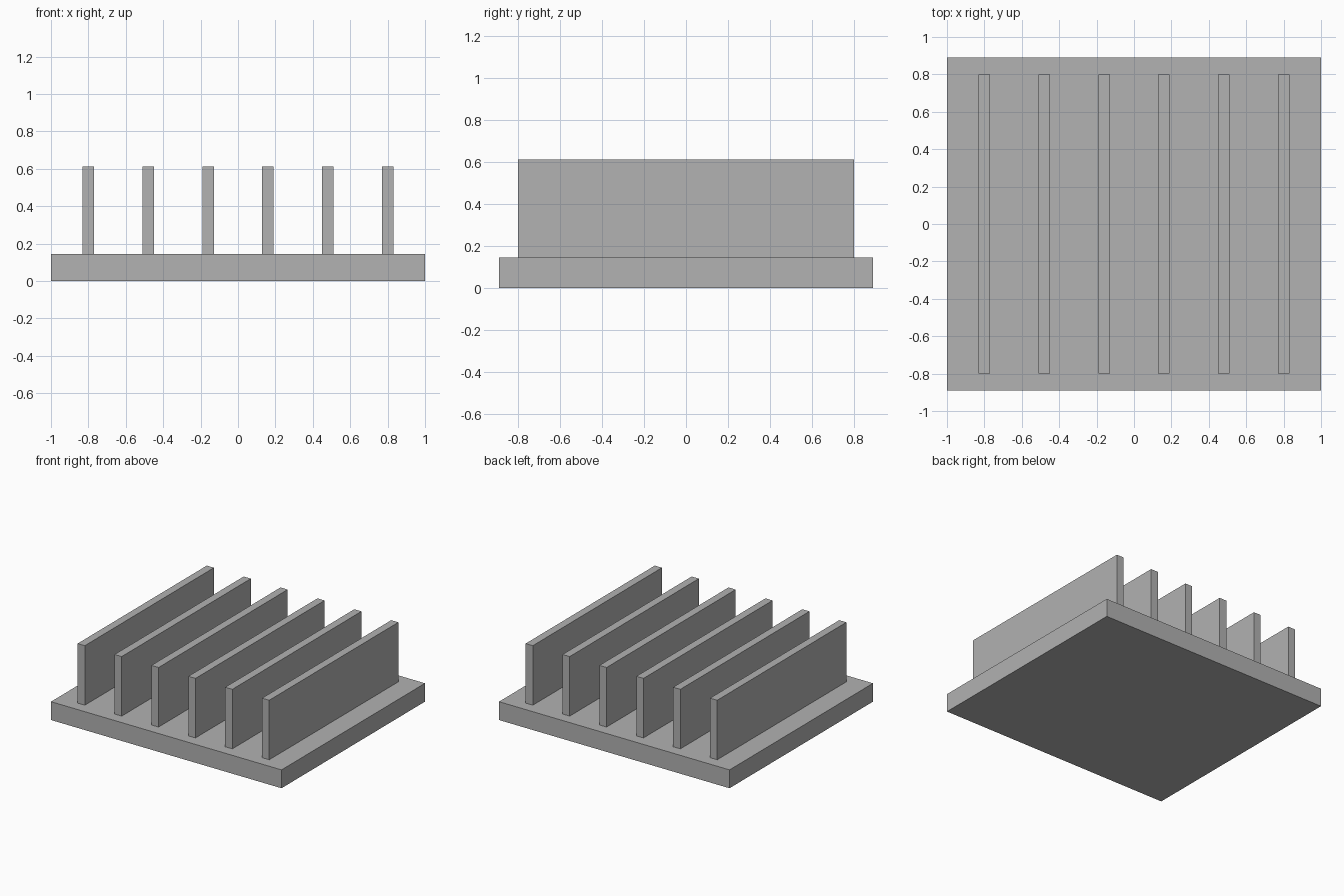
import bpy

cube = bpy.data.objects.get("Cube")
if cube:
    bpy.data.objects.remove(cube, do_unlink=True)

# Plain grey metal
metal = bpy.data.materials.new("grey_metal")
metal.use_nodes = True
grey = (0.445, 0.445, 0.445, 1)
metal.diffuse_color = grey
metal.node_tree.nodes["Principled BSDF"].inputs["Base Color"].default_value = grey


def box(name, x, z_low, z_high, width, depth):
    """Sharp-edged block centred on y = 0."""
    bpy.ops.mesh.primitive_cube_add(size=1, location=(x, 0, (z_low + z_high) / 2))
    obj = bpy.context.object
    obj.name = name
    obj.scale = (width, depth, z_high - z_low)
    bpy.ops.object.transform_apply(location=False, rotation=False, scale=True)
    obj.data.materials.append(metal)
    return obj


BASE_TOP, FIN_TOP = 0.144, 0.611
FIN_COUNT, SPACING = 6, 0.32

# Base plate
box("base_plate", 0, 0, BASE_TOP, 2, 1.778)

# Row of upright fins
for i in range(FIN_COUNT):
    x = (i - (FIN_COUNT - 1) / 2) * SPACING
    box(f"fin_{i + 1}", x, BASE_TOP, FIN_TOP, 0.062, 1.6)
